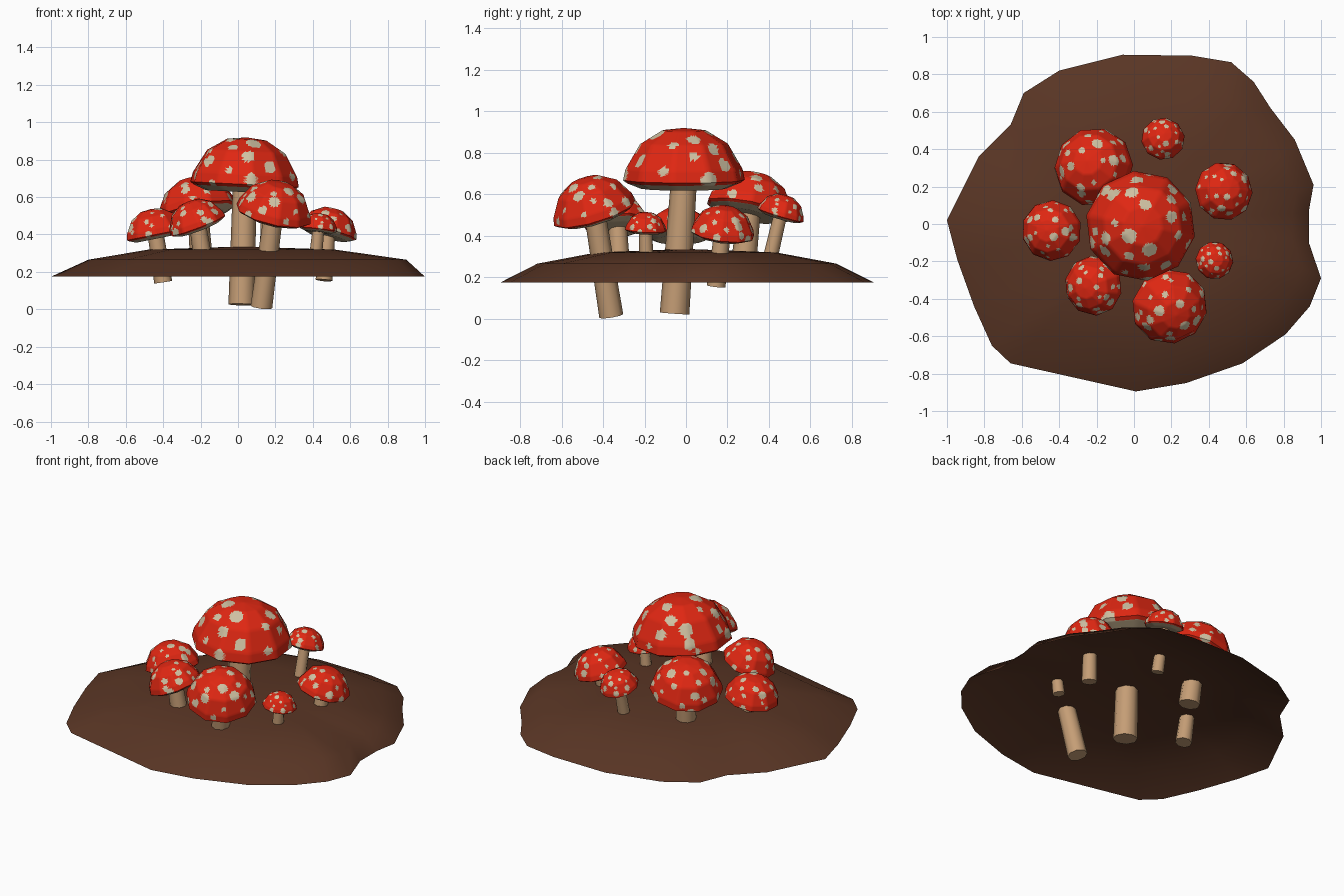
import bpy, bmesh, math, random
from mathutils import Vector, Matrix

if "Cube" in bpy.data.objects:
    bpy.data.objects.remove(bpy.data.objects["Cube"])

random.seed(4)


def material(name, rgb):
    m = bpy.data.materials.new(name)
    m.diffuse_color = (*rgb, 1)
    m.use_nodes = True
    m.node_tree.nodes["Principled BSDF"].inputs["Base Color"].default_value = m.diffuse_color
    return m


RED = material("cap red", (0.74, 0.02, 0.006))
CREAM = material("spot cream", (0.62, 0.53, 0.36))
GILL = material("gill beige", (0.52, 0.40, 0.25))
TAN = material("stem tan", (0.56, 0.34, 0.18))
SOIL = material("soil brown", (0.10, 0.036, 0.018))


def finish(bm, name, mats, angle=40):
    me = bpy.data.meshes.new(name)
    bm.to_mesh(me)
    bm.free()
    for m in mats:
        me.materials.append(m)
    ob = bpy.data.objects.new(name, me)
    bpy.context.collection.objects.link(ob)
    bpy.ops.object.select_all(action='DESELECT')
    ob.select_set(True)
    bpy.context.view_layer.objects.active = ob
    bpy.ops.object.shade_smooth_by_angle(angle=math.radians(angle))
    return ob


# Soil mound: an open shell with an irregular rim
outline = [(-1, .02), (-.945, -.19), (-.855, -.44), (-.76, -.65), (-.66, -.745),
           (.01, -.895), (.28, -.85), (.58, -.745), (.81, -.59), (.94, -.44),
           (1, -.29), (.935, -.10), (.935, .07), (.96, .21), (.86, .45), (.73, .62),
           (.64, .76), (.52, .865), (.31, .90), (-.06, .905), (-.40, .82),
           (-.59, .70), (-.66, .53), (-.83, .36)]
bm = bmesh.new()
rings = []
for fx, fy, dx, z in [(1, 1, 0, .174), (.85, .8, .05, .265), (.5, .48, .02, .319)]:
    rings.append([bm.verts.new((x * fx + dx, y * fy, z)) for x, y in outline])
top = bm.verts.new((.02, 0, .336))
n = len(outline)
for i in range(n):
    j = (i + 1) % n
    for a, b in zip(rings, rings[1:]):
        bm.faces.new((a[i], a[j], b[j], b[i]))
    bm.faces.new((rings[-1][i], rings[-1][j], top))
finish(bm, "soil_mound", [SOIL], 60)


# Tapered stem between two points
def stem(name, base, tip, r):
    base, tip = Vector(base), Vector(tip)
    d = tip - base
    bm = bmesh.new()
    rot = Vector((0, 0, 1)).rotation_difference(d).to_matrix().to_4x4()
    bmesh.ops.create_cone(bm, cap_ends=True, segments=8, radius1=r * 1.08, radius2=r * .95,
                          depth=d.length, matrix=Matrix.Translation((base + tip) / 2) @ rot)
    finish(bm, name, [TAN], 50)


# Unit cap profile: dome from the top to the rim, then the gills
PROFILE = [(.36, .81), (.72, .59), (.96, .18), (1, 0), (.93, -.05), (.7, -.14)]
SIDES = 10


def cap(name, centre, axis, r):
    bm = bmesh.new()
    rings = [[bm.verts.new((p * math.cos(math.tau * k / SIDES),
                            p * math.sin(math.tau * k / SIDES), z)) for k in range(SIDES)]
             for p, z in PROFILE]
    top = bm.verts.new((0, 0, .85))
    low = bm.verts.new((0, 0, -.13))
    for k in range(SIDES):
        j = (k + 1) % SIDES
        bm.faces.new((top, rings[0][k], rings[0][j]))
        for i, (a, b) in enumerate(zip(rings, rings[1:])):
            f = bm.faces.new((a[j], a[k], b[k], b[j]))
            f.material_index = 2 if i == len(PROFILE) - 2 else 0
        bm.faces.new((low, rings[-1][j], rings[-1][k])).material_index = 2
    bmesh.ops.recalc_face_normals(bm, faces=bm.faces)
    # Fine flat subdivision so that the spots can be cut from faces
    bmesh.ops.subdivide_edges(bm, edges=bm.edges[:], cuts=7, use_grid_fill=True)
    bmesh.ops.triangulate(bm, faces=bm.faces[:])
    spots = []
    count = 27
    for s in range(count):
        z = .06 + .9 * (s + .5) / count
        a = s * 2.39996 + random.uniform(-.3, .3)
        h = math.sqrt(1 - z * z)
        spots.append((Vector((h * math.cos(a), h * math.sin(a), z)),
                      random.choice((.07, .09, .12, .15))))
    for f in bm.faces:
        if f.material_index == 0:
            d = (f.calc_center_median() + Vector((0, 0, .08))).normalized()
            if any((d - p).length < q for p, q in spots):
                f.material_index = 1
    rot = Vector((0, 0, 1)).rotation_difference(Vector(axis)).to_matrix().to_4x4()
    spin = Matrix.Rotation(random.uniform(0, 6), 4, 'Z')
    bm.transform(Matrix.Translation(centre) @ rot @ spin @ Matrix.Scale(r * 1.02, 4))
    finish(bm, name, [RED, CREAM, GILL], 60)


# name, cap centre, cap axis, cap radius, stem base, stem radius
mushrooms = [
    ("centre", (.035, -.01, .668), (.05, 0, 1), .29, (.02, -.055, .025), .066),
    ("back_left", (-.215, .305, .525), (-.2, .2, 1), .21, (-.19, .27, .19), .058),
    ("back", (.155, .455, .50), (.07, .3, 1), .115, (.15, .39, .225), .034),
    ("right", (.48, .175, .41), (.25, .13, 1), .155, (.46, .145, .155), .042),
    ("small_right", (.43, -.195, .427), (.12, .05, 1), .10, (.41, -.19, .24), .033),
    ("front", (.19, -.44, .51), (.23, -.3, 1), .203, (.125, -.36, .012), .054),
    ("front_left", (-.215, -.33, .45), (-.38, -.1, 1), .158, (-.185, -.32, .25), .047),
    ("left", (-.44, -.035, .40), (-.2, 0, 1), .16, (-.40, -.03, .145), .045),
]
for name, centre, axis, r, base, sr in mushrooms:
    stem(name + "_stem", base, centre, sr)
    cap(name + "_cap", centre, axis, r)
